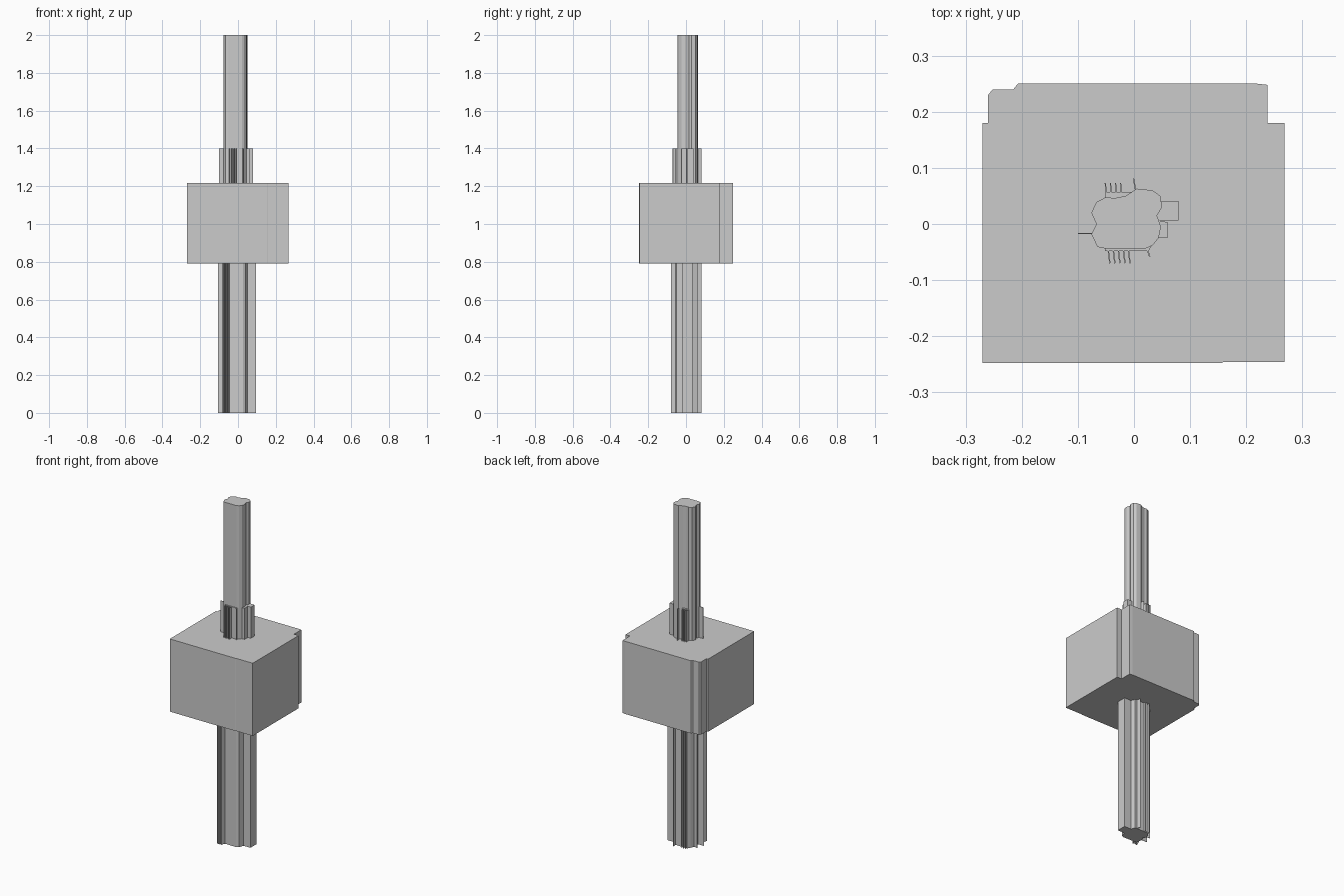
import bpy
import bmesh

cube = bpy.data.objects.get("Cube")
if cube:
    bpy.data.objects.remove(cube)

grey = bpy.data.materials.new("plain_grey")
grey.use_nodes = True
colour = (0.6, 0.6, 0.6, 1)
grey.diffuse_color = colour
grey.node_tree.nodes["Principled BSDF"].inputs["Base Color"].default_value = colour


def prism(name, outline, bottom, top):
    """Extrude a flat outline straight up."""
    bm = bmesh.new()
    face = bm.faces.new([bm.verts.new((x, y, bottom)) for x, y in outline])
    ext = bmesh.ops.extrude_face_region(bm, geom=[face])
    verts = [g for g in ext["geom"] if isinstance(g, bmesh.types.BMVert)]
    bmesh.ops.translate(bm, verts=verts, vec=(0, 0, top - bottom))
    bmesh.ops.recalc_face_normals(bm, faces=bm.faces)
    mesh = bpy.data.meshes.new(name)
    bm.to_mesh(mesh)
    bm.free()
    mesh.materials.append(grey)
    obj = bpy.data.objects.new(name, mesh)
    bpy.context.collection.objects.link(obj)
    return obj


def fin(name, start, end, bottom, top, half=0.0012):
    """Thin upright plate running between two plan points."""
    (x1, y1), (x2, y2) = start, end
    length = ((x2 - x1) ** 2 + (y2 - y1) ** 2) ** 0.5
    nx, ny = (y1 - y2) / length * half, (x2 - x1) / length * half
    outline = [(x1 + nx, y1 + ny), (x1 - nx, y1 - ny), (x2 - nx, y2 - ny), (x2 + nx, y2 + ny)]
    return prism(name, outline, bottom, top)


BLOCK_BASE, BLOCK_TOP, COLLAR_TOP = 0.79, 1.217, 1.4

# Square block with stepped rear corners
prism("main_block", [
    (-.27, -.248), (.155, -.248), (.16, -.246), (.268, -.246), (.268, .18),
    (.238, .18), (.238, .248), (.22, .25), (-.207, .25), (-.215, .24),
    (-.252, .24), (-.26, .23), (-.26, .18), (-.27, .18)], BLOCK_BASE, BLOCK_TOP)

# Upper shaft with a lobed section
shaft = prism("upper_shaft", [
    (-.065, -.041), (-.05, -.044), (.02, -.044), (.033, -.038), (.044, -.025),
    (.048, -.005), (.041, .015), (.05, .03), (.047, .05), (.033, .06),
    (.005, .063), (-.015, .05), (-.035, .046), (-.05, .048), (-.067, .039),
    (-.076, .02), (-.067, 0), (-.076, -.018)], BLOCK_TOP, 2)
for poly in shaft.data.polygons:
    poly.use_smooth = False

# Collar core with its two side flanges
prism("collar_core", [
    (-.052, -.048), (.026, -.048), (.04, -.025), (.06, -.025), (.06, .003),
    (.045, .006), (.079, .006), (.079, .041), (.045, .041), (.005, .057),
    (-.052, .057)], BLOCK_TOP, COLLAR_TOP)

# Collar fins
for i in range(5):
    x = -.046 + i * .009
    fin(f"collar_front_fin_{i}", (x, -.046), (x + .003, -.07), BLOCK_TOP, COLLAR_TOP)
for i in range(4):
    x = -.05 + i * .009
    fin(f"collar_rear_fin_{i}", (x, .055), (x - .001, .073), BLOCK_TOP, COLLAR_TOP)
for name, a, b in (("left", (.005, .05), (-.001, .081)),
                   ("right", (-.05, -.017), (-.1, -.017)),
                   ("front", (.02, -.035), (.028, -.058))):
    fin(f"collar_{name}_fin", a, b, BLOCK_TOP, COLLAR_TOP)

# Lower column with a flange on its left side
prism("lower_column", [
    (-.06, -.055), (.027, -.057), (.04, -.05), (.05, -.02), (.095, -.02),
    (.095, .035), (.05, .035), (.042, .06), (-.05, .06), (-.06, .045),
    (-.07, .02), (-.06, 0), (-.07, -.02)], 0, BLOCK_BASE)

# Lower column fins
for i in range(4):
    x = -.055 - i * .009
    fin(f"column_front_fin_{i}", (x + .012, -.045), (x, -.078), 0, BLOCK_BASE)
for i in range(3):
    x = -.045 + i * .012
    fin(f"column_rear_fin_{i}", (x, .055), (x, .072), 0, BLOCK_BASE)
for name, a, b in (("right", (-.06, -.017), (-.105, -.017)),
                   ("rear_right", (-.06, .02), (-.09, .025)),
                   ("rear_left", (.03, .05), (.025, .083))):
    fin(f"column_{name}_fin", a, b, 0, BLOCK_BASE)
